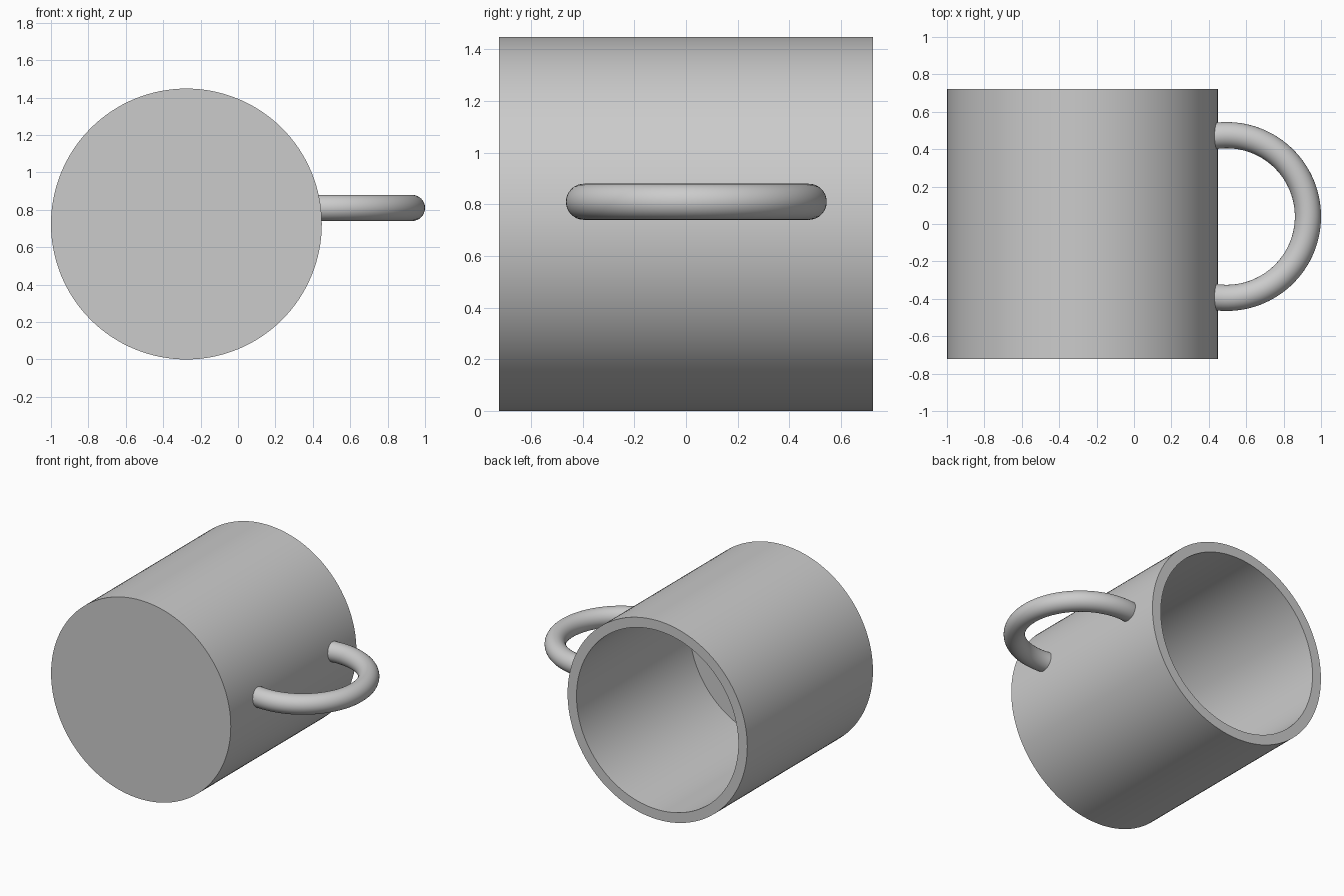
import bpy
import bmesh
from math import cos, sin, pi, radians
from mathutils import Matrix, Vector

if "Cube" in bpy.data.objects:
    bpy.data.objects.remove(bpy.data.objects["Cube"], do_unlink=True)

grey = bpy.data.materials.new("plain grey")
grey.use_nodes = True
colour = (0.6, 0.6, 0.6, 1)
grey.diffuse_color = colour
grey.node_tree.nodes["Principled BSDF"].inputs["Base Color"].default_value = colour


def finish(name, bm):
    bmesh.ops.recalc_face_normals(bm, faces=bm.faces)
    mesh = bpy.data.meshes.new(name)
    bm.to_mesh(mesh)
    bm.free()
    mesh.materials.append(grey)
    obj = bpy.data.objects.new(name, mesh)
    bpy.context.collection.objects.link(obj)
    bpy.ops.object.select_all(action="DESELECT")
    obj.select_set(True)
    bpy.context.view_layer.objects.active = obj
    bpy.ops.object.shade_smooth_by_angle(angle=radians(35))
    return obj


def bridge_rings(bm, rings):
    for a, b in zip(rings, rings[1:]):
        n = len(a)
        for i in range(n):
            j = (i + 1) % n
            bm.faces.new((a[i], a[j], b[j], b[i]))
    # Flat caps on both ends
    bm.faces.new(rings[0])
    bm.faces.new(rings[-1])


# Mug body lying on its side, open towards the back
R, INNER, HALF, FLOOR = 0.724, 0.652, 0.723, 0.145
CENTRE = Vector((R - 1, 0, R))
SIDES = 128
profile = [(R, -HALF), (R, HALF), (INNER, HALF), (INNER, FLOOR - HALF)]
bm = bmesh.new()
rings = []
for r, y in profile:
    rings.append([bm.verts.new(CENTRE + Vector((r * cos(a), y, r * sin(a))))
                  for a in (2 * pi * i / SIDES for i in range(SIDES))])
bridge_rings(bm, rings)
finish("mug_body", bm)

# Handle: round tube swept along an arc, ends buried in the wall
MAJOR, TUBE = 0.435, 0.07
hub = Vector((1 - MAJOR - TUBE, 0.04, 0.81))
SWEEP, STEPS, TUBE_SIDES = radians(101), 64, 32
bm = bmesh.new()
rings = []
for s in range(STEPS + 1):
    turn = Matrix.Rotation(SWEEP * (2 * s / STEPS - 1), 3, "Z")
    rings.append([bm.verts.new(hub + turn @ Vector((MAJOR + TUBE * cos(a), 0, TUBE * sin(a))))
                  for a in (2 * pi * i / TUBE_SIDES for i in range(TUBE_SIDES))])
bridge_rings(bm, rings)
finish("handle", bm)
